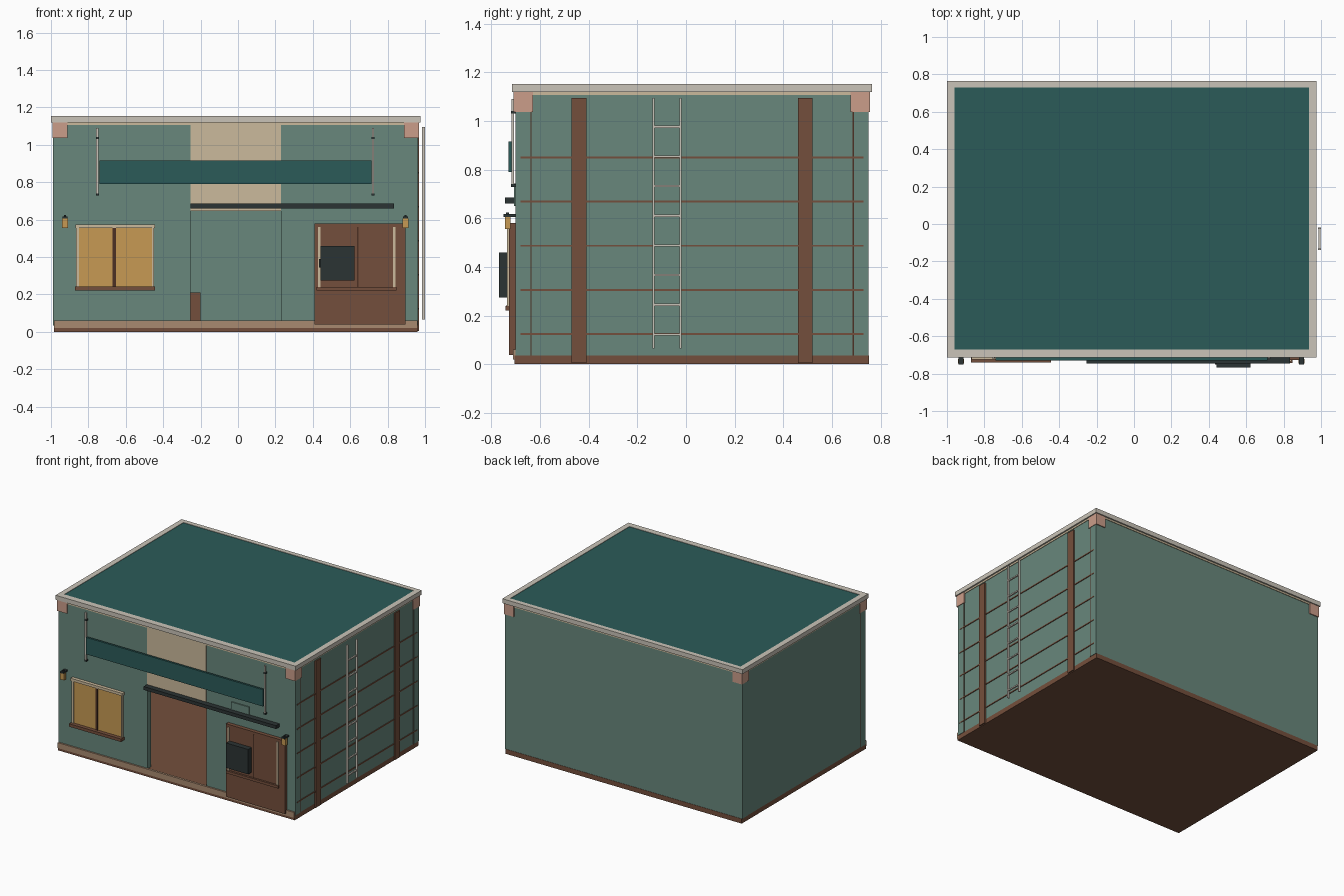
import bpy, bmesh


def material(name, hexcode):
    def lin(c):
        c /= 255
        return c / 12.92 if c < 0.04045 else ((c + 0.055) / 1.055) ** 2.4
    m = bpy.data.materials.new(name)
    m.diffuse_color = [lin(int(hexcode[i:i + 2], 16)) for i in (0, 2, 4)] + [1]
    return m


sage = material("sage wall", "68877C")
teal = material("dark teal", "2B5B59")
brown = material("wood brown", "744F3C")
dark = material("dark wood", "4C3024")
cream = material("cream panel", "CBBA9C")
tan = material("tan skirting", "A98A70")
amber = material("amber glass", "C79A54")
black = material("charcoal metal", "2B3333")
stone = material("pale stone", "CAC4B8")
salmon = material("salmon block", "CB9E8A")


def boxes(name, mat, *extents):
    """One object made of boxes, each given as (x0, x1, y0, y1, z0, z1)."""
    bm = bmesh.new()
    for x0, x1, y0, y1, z0, z1 in extents:
        for v in bmesh.ops.create_cube(bm, size=1)["verts"]:
            v.co = (x1 if v.co.x > 0 else x0, y1 if v.co.y > 0 else y0, z1 if v.co.z > 0 else z0)
    me = bpy.data.meshes.new(name)
    bm.to_mesh(me)
    bm.free()
    me.materials.append(mat)
    ob = bpy.data.objects.new(name, me)
    bpy.context.collection.objects.link(ob)
    return ob


# Main body extents: left, right, front, back, wall thickness, wall top
L, R, F, B, T, H = -0.985, 0.96, -0.70, 0.75, 0.045, 1.12
DL, DR, DH = -0.255, 0.23, 0.645

# Base and floor
boxes("base", brown, (L, R, F - 0.005, B + 0.002, 0, 0.035))
boxes("floor", brown, (L + T, R - T, F + 0.005, B - T, 0.035, 0.055))
boxes("skirting", tan, (L, R, F - 0.012, F + 0.005, 0.02, 0.06))

# Hollow walls with an open doorway
boxes("front_wall", sage, (L, DL, F, F + T, 0.035, H), (DR, R, F, F + T, 0.035, H))
boxes("door_header", cream, (DL, DR, F - 0.002, F + T, DH, H))
boxes("side_walls", sage, (L, L + T, F + T, B - T, 0.035, H), (R - T, R, F + T, B - T, 0.035, H))
boxes("back_wall", sage, (L, R, B - T, B, 0.035, H))
boxes("back_counter", brown, (-0.85, -0.2, 0.37, B - T, 0.055, 0.21))

# Corner strips on the side walls
for side, x in (("left", L), ("right", R)):
    boxes(side + "_corner_strips", sage,
          (x - 0.003, x + 0.003, F, -0.64, 0.035, 1.04),
          (x - 0.003, x + 0.003, 0.69, B, 0.035, 1.04))
    boxes(side + "_seams", dark,
          (x - 0.002, x + 0.002, -0.64, -0.635, 0.035, 1.04),
          (x - 0.002, x + 0.002, 0.685, 0.69, 0.035, 1.04))

# Fascia, roof deck and raised rim
boxes("fascia", cream,
      (L - 0.004, R + 0.004, F - 0.006, F, 1.107, 1.122),
      (L - 0.004, R + 0.004, B, B + 0.004, 1.107, 1.122),
      (L - 0.004, L, F, B, 1.107, 1.122), (R, R + 0.004, F, B, 1.107, 1.122))
boxes("roof_deck", teal, (-0.96, 0.935, -0.67, 0.73, 1.12, 1.15))
boxes("roof_rim", stone,
      (-1, 0.975, -0.715, -0.67, 1.12, 1.153), (-1, 0.975, 0.73, 0.765, 1.12, 1.153),
      (-1, -0.96, -0.67, 0.73, 1.12, 1.153), (0.935, 0.975, -0.67, 0.73, 1.12, 1.153))
boxes("corner_blocks", salmon, *[
    (x, x + 0.08, y, y + 0.08, 1.037, 1.12) for x in (-0.991, 0.887) for y in (-0.709, 0.677)])

# Right side posts, rails and ladder
boxes("side_posts", brown, *[(R, R + 0.009, y, y + 0.06, 0.005, 1.095) for y in (-0.47, 0.46)])
boxes("side_rails", brown, *[
    (R, R + 0.005, -0.68, 0.73, 0.12 + i * 0.1815, 0.128 + i * 0.1815) for i in range(5)])
boxes("ladder", stone,
      *[(0.985, 1.0, y, y + 0.008, 0.065, 1.095) for y in (-0.138, -0.026)],
      *[(0.987, 0.998, -0.134, -0.02, 0.118 + i * 0.122, 0.127 + i * 0.122) for i in range(8)])

# Sign board with hanging rods
boxes("sign_board", teal, (-0.74, 0.715, -0.73, -0.715, 0.79, 0.915))
boxes("sign_rods", stone, *[
    (x - 0.006, x + 0.006, -0.718, -0.708, 0.74, 1.09) for x in (-0.752, 0.722)])
boxes("rod_brackets", black, *[
    (x - 0.008, x + 0.008, -0.72, F, z, z + 0.012) for x in (-0.752, 0.722) for z in (0.728, 1.03)])

# Sliding rail and small plate
boxes("door_rail", black, (-0.255, 0.835, -0.745, F - 0.005, 0.66, 0.685))
boxes("wall_plate", sage, (0.44, 0.585, F - 0.008, F, 0.65, 0.742))

# Left window
boxes("window_panes", amber, (-0.85, -0.455, -0.712, F, 0.24, 0.555))
boxes("window_frame", cream,
      (-0.87, -0.445, -0.725, F, 0.555, 0.575),
      (-0.865, -0.85, -0.72, F, 0.24, 0.555), (-0.46, -0.45, -0.72, F, 0.24, 0.555))
boxes("window_mullion", dark, (-0.67, -0.652, -0.718, F, 0.24, 0.555))
boxes("window_sill", brown, (-0.872, -0.445, -0.74, F, 0.22, 0.242))

# Right service panel with shelf, strips and cabinet
boxes("service_panel", brown, (0.41, 0.895, -0.728, F, 0.038, 0.58))
boxes("panel_seam", dark, (0.637, 0.643, -0.731, -0.728, 0.24, 0.56))
boxes("panel_strips", cream,
      (0.428, 0.44, -0.735, -0.72, 0.24, 0.56), (0.83, 0.843, -0.735, -0.72, 0.24, 0.56))
boxes("panel_shelf", brown, (0.42, 0.848, -0.742, -0.72, 0.22, 0.24))
boxes("cabinet", black, (0.44, 0.622, -0.768, -0.728, 0.275, 0.46), (0.434, 0.444, -0.75, -0.728, 0.345, 0.39))

# Wall lamps
for side, x in (("left", -0.925), ("right", 0.896)):
    boxes(side + "_lamp", amber, (x - 0.016, x + 0.016, -0.745, -0.722, 0.555, 0.605))
    boxes(side + "_lamp_cap", black,
          (x - 0.013, x + 0.013, -0.75, F, 0.605, 0.617), (x - 0.006, x + 0.006, -0.74, -0.728, 0.617, 0.624))
